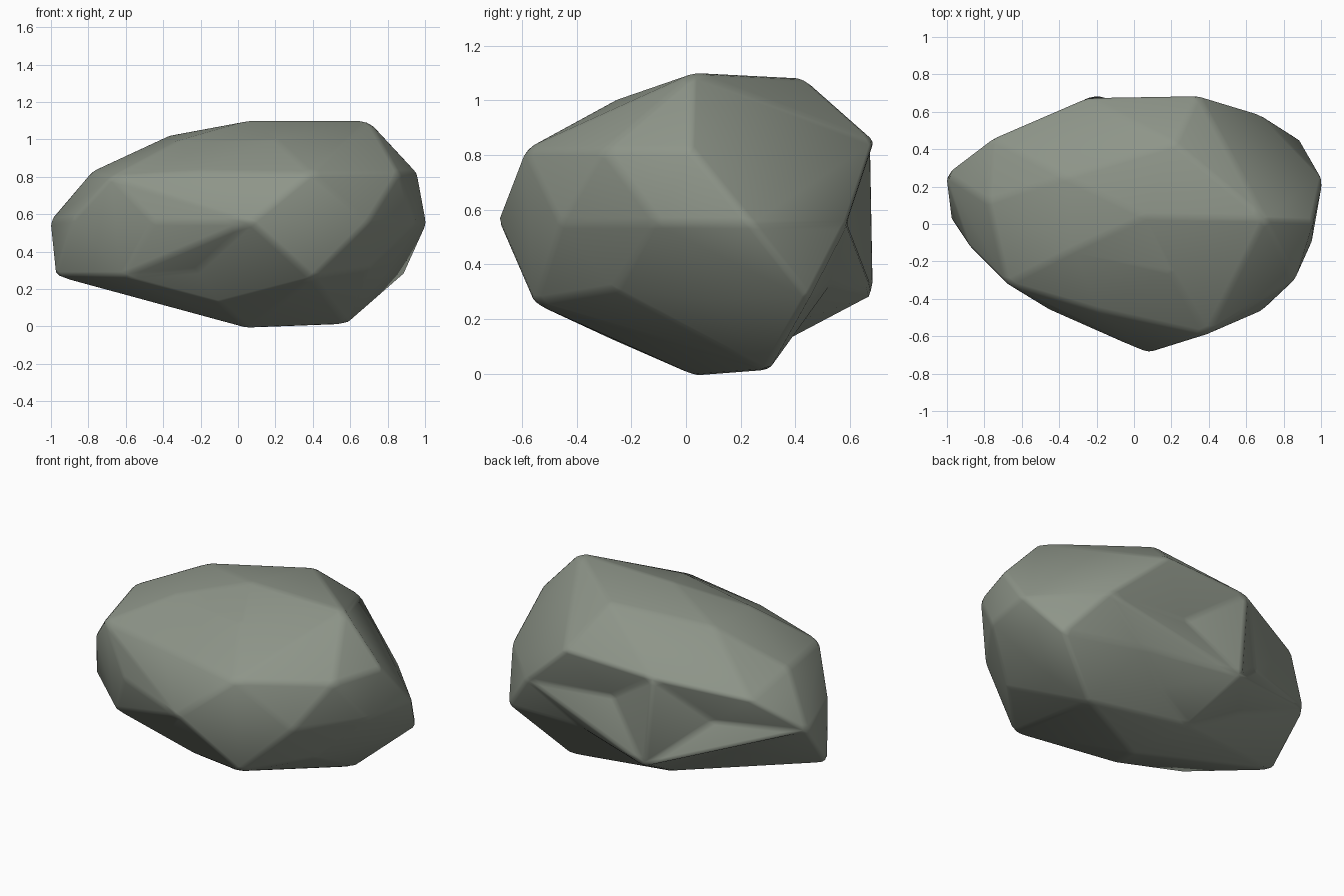
import bpy, bmesh, math
from mathutils import Vector

if "Cube" in bpy.data.objects:
    bpy.data.objects.remove(bpy.data.objects["Cube"])

# Main corners of the boulder, grouped from crown to base
CROWN = [(.70, .03, 1.1), (.06, .04, 1.1), (.22, .43, 1.08), (-.37, .25, 1.02),
         (-.33, -.14, .99), (.20, -.26, 1)]
SHOULDER = [(-.25, .68, .83), (.86, -.30, .82), (.96, .02, .82), (.34, .69, .85),
            (-.76, .46, .75), (-.78, .12, .83), (-.68, -.32, .80),
            (-.2, -.46, .83), (.39, -.59, .82)]
WAIST = [(1.01, .24, .55), (.67, .59, .55), (-1.01, .27, .56), (-.88, -.12, .58),
         (-.45, -.46, .56), (.07, -.69, .56), (.69, -.46, .55), (.95, -.10, .55)]
FOOT = [(.89, .45, .28), (-.20, .69, .29), (-.98, .03, .27),
        (-.62, -.30, .27), (.40, -.56, .26), (.70, -.26, .31), (.78, .08, .27)]
BASE = [(.58, .30, .01), (.05, .04, -.01), (-.10, -.28, .13), (-.12, .33, .10)]
# Shallow hollows: back, back left, under the back, front
HOLLOWS = [(.10, .56, .59), (-.5, .44, .55), (-.48, .33, .32),
           (.36, .53, .33), (.17, .43, .20), (-.22, -.38, .30)]

# Wrap a skin around the corners
bm = bmesh.new()
for p in CROWN + SHOULDER + WAIST + FOOT + BASE:
    bm.verts.new(p)
bmesh.ops.convex_hull(bm, input=bm.verts[:])
bmesh.ops.delete(bm, geom=[v for v in bm.verts if not v.link_faces], context='VERTS')

# Push the nearest edge inwards for each hollow
for p in HOLLOWS:
    target = Vector(p)
    edge = min(bm.edges, key=lambda e: ((e.verts[0].co + e.verts[1].co) / 2 - target).length)
    cut = bmesh.ops.subdivide_edges(bm, edges=[edge], cuts=1)
    for g in cut["geom_inner"]:
        if isinstance(g, bmesh.types.BMVert):
            g.co = target
    bmesh.ops.triangulate(bm, faces=bm.faces[:])
bmesh.ops.recalc_face_normals(bm, faces=bm.faces[:])
for f in bm.faces:
    f.smooth = True
mesh = bpy.data.meshes.new("boulder")
bm.to_mesh(mesh)
bm.free()
rock = bpy.data.objects.new("boulder", mesh)
bpy.context.collection.objects.link(rock)

# Softened ridges
bevel = rock.modifiers.new("soft_ridges", 'BEVEL')
bevel.width = .022
bevel.segments = 2
bevel.limit_method = 'ANGLE'
bevel.angle_limit = math.radians(10)

# Grey-green stone
stone = bpy.data.materials.new("grey_green_stone")
stone.diffuse_color = (.27, .30, .25, 1)
stone.use_nodes = True
stone.node_tree.nodes["Principled BSDF"].inputs["Base Color"].default_value = stone.diffuse_color
mesh.materials.append(stone)
